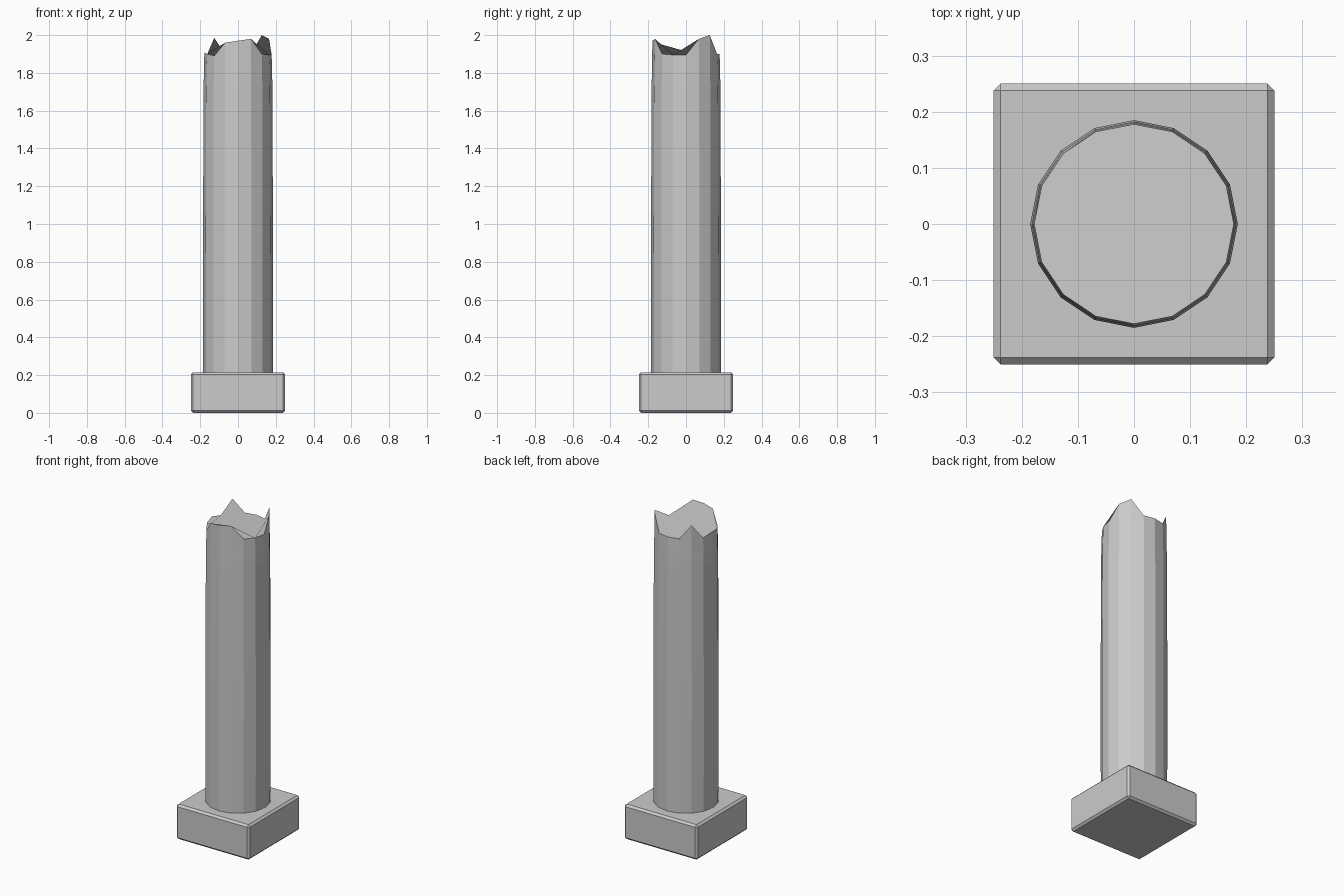
import bpy, bmesh
from math import cos, sin, tau

old = bpy.data.objects.get("Cube")
if old:
    bpy.data.objects.remove(old, do_unlink=True)

SIDES = 16
BASE_TOP = 0.215

# Stone colour
stone = bpy.data.materials.new("grey stone")
stone.use_nodes = True
grey = (0.6, 0.6, 0.6, 1)
stone.diffuse_color = grey
stone.node_tree.nodes["Principled BSDF"].inputs["Base Color"].default_value = grey


def finish(name, bm):
    mesh = bpy.data.meshes.new(name)
    bm.to_mesh(mesh)
    bm.free()
    mesh.materials.append(stone)
    obj = bpy.data.objects.new(name, mesh)
    bpy.context.collection.objects.link(obj)
    return obj


# Square plinth with chamfered edges
bm = bmesh.new()
bmesh.ops.create_cube(bm, size=1)
bmesh.ops.scale(bm, vec=(0.5, 0.5, BASE_TOP), verts=bm.verts)
bmesh.ops.translate(bm, vec=(0, 0, BASE_TOP / 2), verts=bm.verts)
bmesh.ops.bevel(bm, geom=bm.edges[:], offset=0.012, segments=1, affect='EDGES')
finish("plinth", bm)

# Shaft: slightly swelling rings, then a jagged broken rim
# Rim heights run counter-clockwise from +x
rim = [1.895, 1.98, 2.0, 1.9, 1.9, 1.9, 1.985, 1.895,
       1.91, 1.9, 1.89, 1.96, 1.97, 1.98, 1.9, 1.895]
profile = [(0.184, BASE_TOP - 0.01), (0.185, 1.0), (0.182, 1.73), (0.18, 1.83)]

bm = bmesh.new()


def ring(radius, heights):
    return [bm.verts.new((radius * cos(tau * i / SIDES), radius * sin(tau * i / SIDES), z))
            for i, z in enumerate(heights)]


rings = [ring(r, [z] * SIDES) for r, z in profile] + [ring(0.178, rim)]
for low, high in zip(rings, rings[1:]):
    for i in range(SIDES):
        j = (i + 1) % SIDES
        bm.faces.new((low[i], low[j], high[j], high[i]))
bm.faces.new(rings[0][::-1])
bm.faces.new(rings[-1])  # broken top
finish("broken_shaft", bm)
